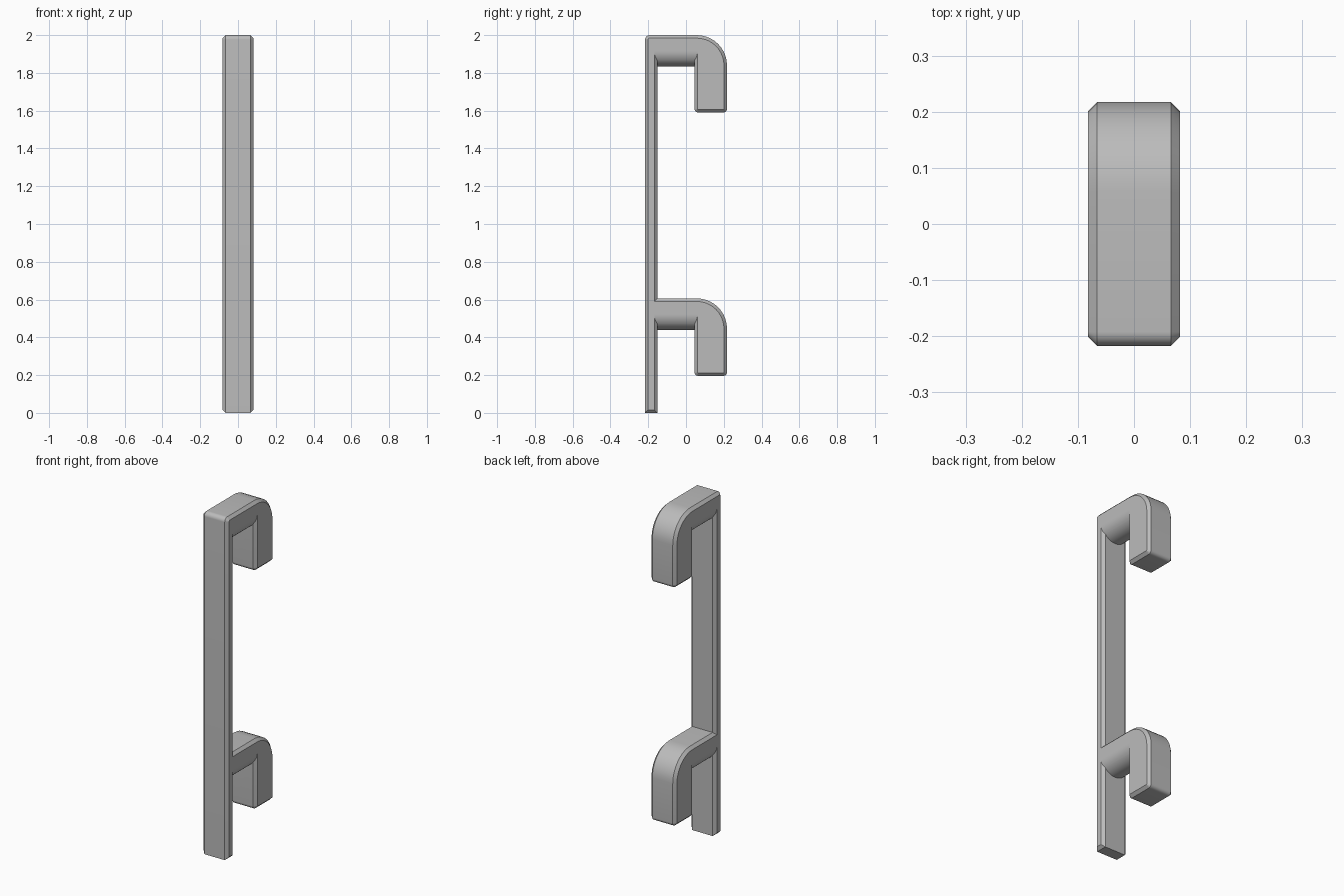
import bpy, bmesh, math
from mathutils import Vector

if "Cube" in bpy.data.objects:
    bpy.data.objects.remove(bpy.data.objects["Cube"], do_unlink=True)

HALF = 0.082           # half width of the whole rack
CHAMFER = 0.016
BAR_FRONT, BAR_BACK = -0.217, -0.152
LEG_IN, LEG_OUT = 0.045, 0.217
ARM_DROP, LEG_DROP = 0.167, 0.41
HOOK_TOPS = (2.0, 0.606)

grey = bpy.data.materials.new("plain grey")
grey.use_nodes = True
grey.diffuse_color = (0.5, 0.5, 0.5, 1)
grey.node_tree.nodes["Principled BSDF"].inputs["Base Color"].default_value = (0.5, 0.5, 0.5, 1)


def fillet(corners, steps=10):
    """Round each (a, b, radius) right-angled corner of a closed outline."""
    out = []
    for i, (a, b, r) in enumerate(corners):
        p = Vector((a, b))
        if r == 0:
            out.append(p)
            continue
        before = (Vector(corners[i - 1][:2]) - p).normalized()
        after = (Vector(corners[(i + 1) % len(corners)][:2]) - p).normalized()
        centre = p + (before + after) * r
        for k in range(steps + 1):
            t = math.pi / 2 * k / steps
            out.append(centre - after * r * math.cos(t) - before * r * math.sin(t))
    return out


def prism(name, points, direction, chamfer=0):
    """Extrude a closed 3D outline, optionally chamfering both cap rims."""
    bm = bmesh.new()
    cap = bm.faces.new([bm.verts.new(p) for p in points])
    ext = bmesh.ops.extrude_face_region(bm, geom=[cap], use_keep_orig=True)
    moved = [g for g in ext["geom"] if isinstance(g, bmesh.types.BMVert)]
    bmesh.ops.translate(bm, verts=moved, vec=direction)
    bmesh.ops.recalc_face_normals(bm, faces=bm.faces)
    if chamfer:
        axis = Vector(direction).normalized()
        rims = [e for e in bm.edges
                if abs((e.verts[0].co - e.verts[1].co).dot(axis)) < 1e-5]
        bmesh.ops.bevel(bm, geom=rims, offset=chamfer, segments=1,
                        affect='EDGES', clamp_overlap=False)
    mesh = bpy.data.meshes.new(name)
    bm.to_mesh(mesh)
    bm.free()
    mesh.materials.append(grey)
    obj = bpy.data.objects.new(name, mesh)
    bpy.context.collection.objects.link(obj)
    return obj


# Side outline of back bar and both hooks
outline = [(BAR_FRONT, 0, 0), (BAR_FRONT, 2, 0.025)]
for i, top in enumerate(HOOK_TOPS):
    if i:
        outline.append((BAR_BACK, top, 0))
    outline += [(LEG_OUT, top, 0.16),
                (LEG_OUT, top - LEG_DROP, 0.02),
                (LEG_IN, top - LEG_DROP, 0.02),
                (LEG_IN, top - ARM_DROP + HALF, 0),
                (BAR_BACK, top - ARM_DROP + HALF, 0)]
outline.append((BAR_BACK, 0, 0))
rack = prism("double_hook_bar", [(-HALF, p.x, p.y) for p in fillet(outline)],
             (2 * HALF, 0, 0), CHAMFER)

# Rounded undersides of the arms, joined into the bar
bpy.context.view_layer.objects.active = rack
for top in HOOK_TOPS:
    mid = top - ARM_DROP + HALF
    section = [(HALF, mid + 0.04), (-HALF, mid + 0.04)]
    section += [(-HALF * math.cos(math.pi * k / 24), mid - HALF * math.sin(math.pi * k / 24))
                for k in range(25)]
    arm = prism("arm_underside", [(x, -0.185, z) for x, z in section], (0, 0.28, 0))
    union = rack.modifiers.new("arm", 'BOOLEAN')
    union.operation = 'UNION'
    union.solver = 'EXACT'
    union.object = arm
    bpy.ops.object.modifier_apply(modifier=union.name)
    bpy.data.objects.remove(arm, do_unlink=True)

# Smooth curves, crisp chamfers
bpy.ops.object.select_all(action='DESELECT')
rack.select_set(True)
bpy.ops.object.shade_smooth_by_angle(angle=math.radians(30))
